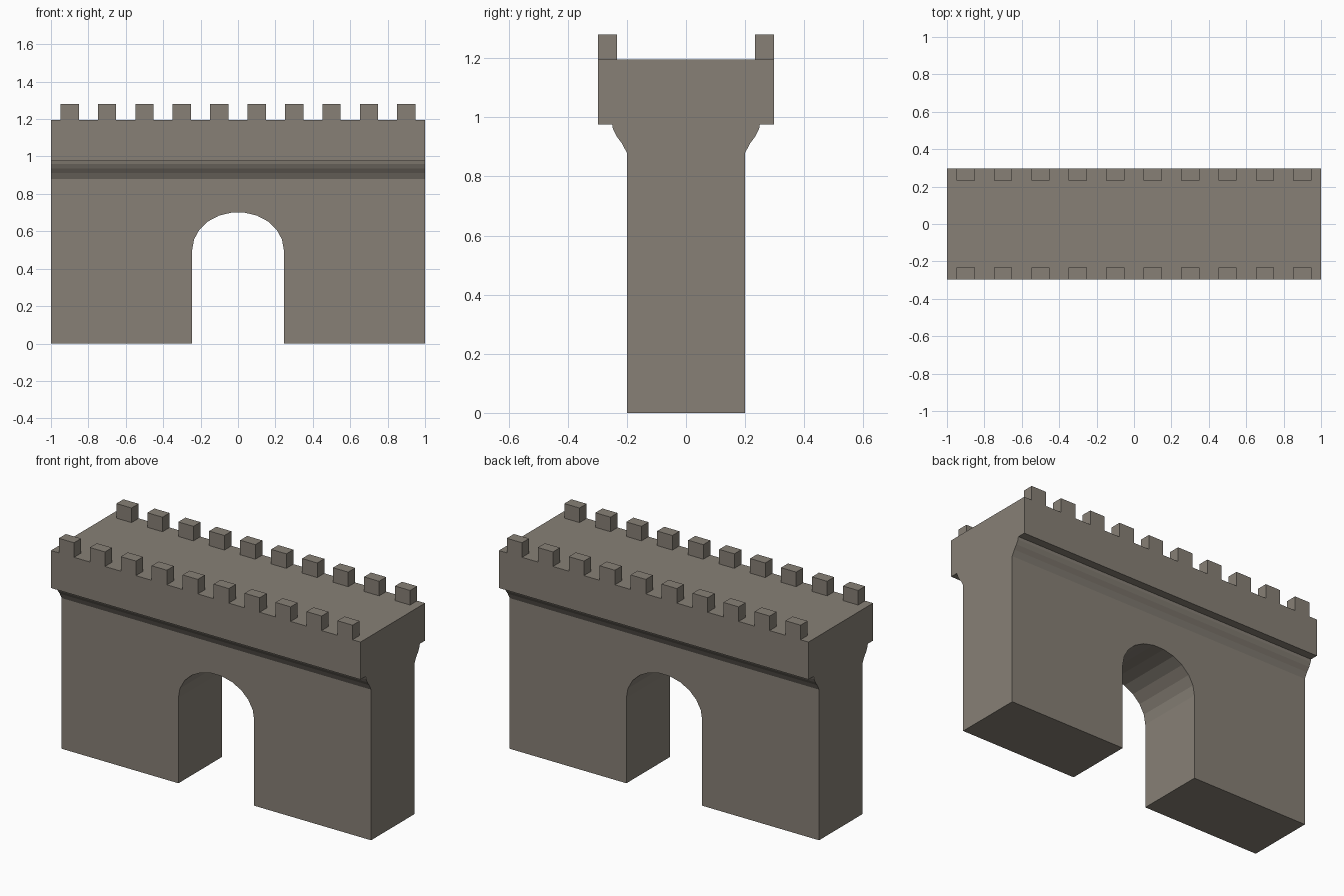
import bpy, bmesh, math
from mathutils import Vector

if "Cube" in bpy.data.objects:
    bpy.data.objects.remove(bpy.data.objects["Cube"])

stone = bpy.data.materials.new("grey_brown_stone")
stone.diffuse_color = (0.242, 0.216, 0.181, 1)
stone.use_nodes = True
stone.node_tree.nodes["Principled BSDF"].inputs["Base Color"].default_value = stone.diffuse_color


def finish(bm, name):
    bmesh.ops.recalc_face_normals(bm, faces=bm.faces)
    mesh = bpy.data.meshes.new(name)
    bm.to_mesh(mesh)
    bm.free()
    mesh.materials.append(stone)
    obj = bpy.data.objects.new(name, mesh)
    bpy.context.collection.objects.link(obj)
    return obj


def prism(name, points, direction):
    """Extrude a closed flat outline along a direction."""
    bm = bmesh.new()
    face = bm.faces.new([bm.verts.new(p) for p in points])
    ext = bmesh.ops.extrude_face_region(bm, geom=[face])
    verts = [v for v in ext["geom"] if isinstance(v, bmesh.types.BMVert)]
    bmesh.ops.translate(bm, verts=verts, vec=Vector(direction))
    return finish(bm, name)


# Wall: side profile with a curved corbel under the overhanging parapet
TOP = 1.195
half = [(0.2, 0), (0.2, 0.88), (0.217, 0.912), (0.235, 0.936), (0.247, 0.96),
        (0.25, 0.976), (0.298, 0.976), (0.298, TOP)]
outline = half + [(-y, z) for y, z in reversed(half)]
wall = prism("gate_wall", [(-1, y, z) for y, z in outline], (2, 0, 0))

# Arched gateway cut through the wall
SEG = 11
arch = [(0.245, -0.1)]
arch += [(0.245 * math.cos(math.pi * i / SEG), 0.5 + 0.202 * math.sin(math.pi * i / SEG))
         for i in range(SEG + 1)]
arch += [(-0.245, -0.1)]
cutter = prism("arch_cutter", [(x, -0.5, z) for x, z in arch], (0, 1, 0))
cutter.hide_render = True
cut = wall.modifiers.new("gateway", 'BOOLEAN')
cut.operation = 'DIFFERENCE'
cut.solver = 'EXACT'
cut.object = cutter
bpy.context.view_layer.objects.active = wall
bpy.ops.object.modifier_apply(modifier=cut.name)
bpy.data.objects.remove(cutter)

# Merlons: ten blocks along each edge of the walkway
for name, side in (("front_merlons", -1), ("back_merlons", 1)):
    bm = bmesh.new()
    for i in range(10):
        block = bmesh.ops.create_cube(bm, size=1)["verts"]
        bmesh.ops.scale(bm, verts=block, vec=(0.098, 0.065, 0.085))
        bmesh.ops.translate(bm, verts=block,
                            vec=(-0.9 + 0.2 * i, side * 0.2655, TOP + 0.0425))
    finish(bm, name)
